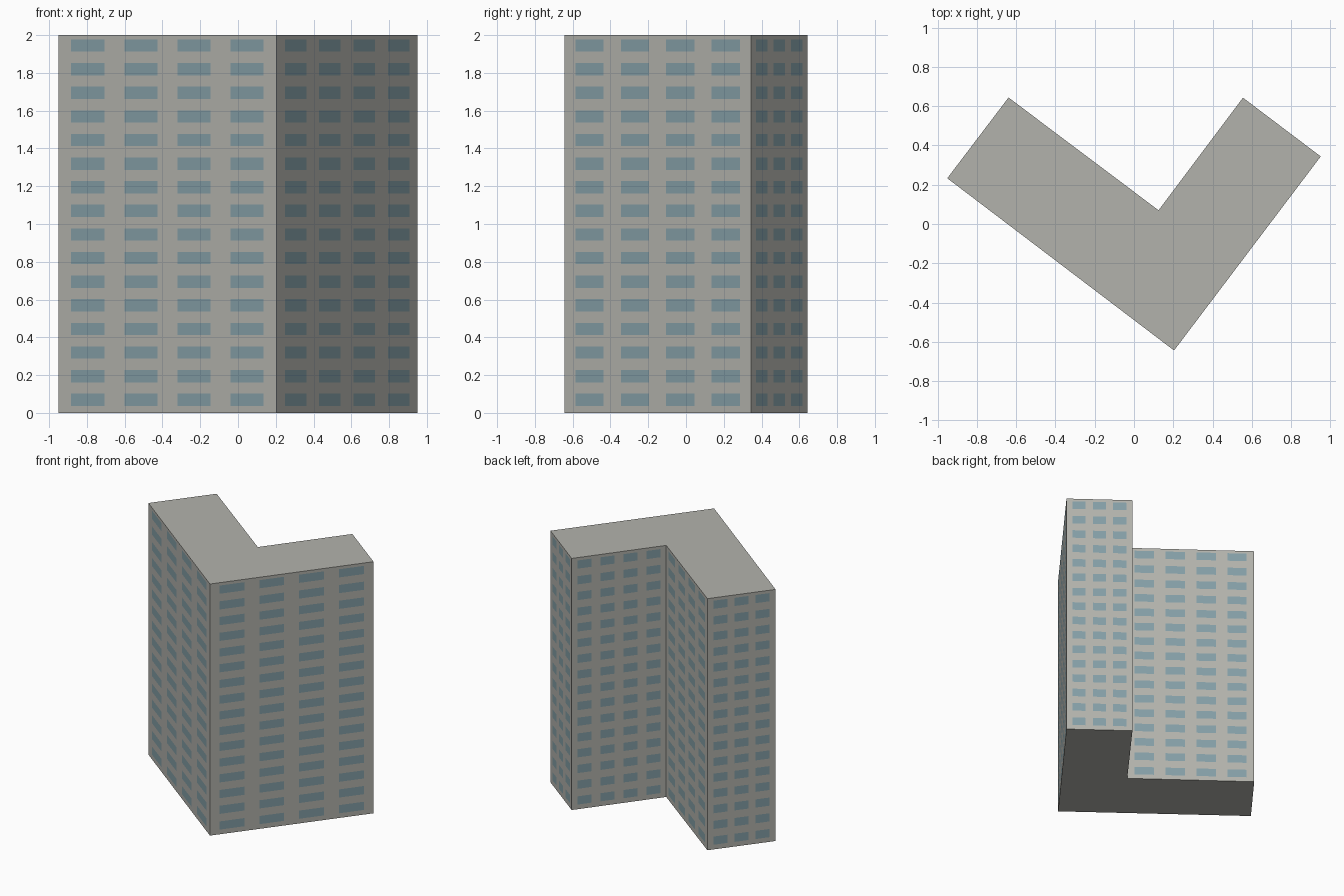
import bpy
import bmesh
from mathutils import Vector

cube = bpy.data.objects.get("Cube")
if cube:
    bpy.data.objects.remove(cube)

HEIGHT = 2.0
FLOORS = 16
STOREY = HEIGHT / FLOORS
SILL, LINTEL = 0.037, 0.102

# L-shaped footprint, counterclockwise: corner and window columns of the wall after it
FOOTPRINT = [
    ((-0.951, 0.233), 4),
    ((0.204, -0.644), 4),
    ((0.951, 0.344), 3),
    ((0.555, 0.643), 4),
    ((0.125, 0.070), 4),
    ((-0.639, 0.644), 3),
]
# Columns: (first window start, window width), as fractions of the wall length
SPACING = {4: (0.059, 0.152), 3: (0.092, 0.2)}


def make_material(name, color):
    mat = bpy.data.materials.new(name)
    mat.use_nodes = True
    mat.diffuse_color = color
    bsdf = next(n for n in mat.node_tree.nodes if n.type == 'BSDF_PRINCIPLED')
    bsdf.inputs["Base Color"].default_value = color
    return mat


def perimeter():
    """Points round the footprint, each with a flag: a window column starts here."""
    points = []
    for i, (corner, columns) in enumerate(FOOTPRINT):
        start = Vector(corner)
        end = Vector(FOOTPRINT[(i + 1) % len(FOOTPRINT)][0])
        margin, width = SPACING[columns]
        pitch = (1 - 2 * margin - width) / (columns - 1)
        points.append((start, False))
        for c in range(columns):
            t = margin + c * pitch
            points.append((start.lerp(end, t), True))
            points.append((start.lerp(end, t + width), False))
    return points


# Heights of the cuts, each with a flag: a window row starts here
levels = [(0.0, False)]
for floor in range(FLOORS):
    levels.append((floor * STOREY + SILL, True))
    levels.append((floor * STOREY + LINTEL, False))
levels.append((HEIGHT, False))

# Walls, with windows as flush cut faces
bm = bmesh.new()
outline = perimeter()
rings = [[bm.verts.new((p.x, p.y, z)) for p, _ in outline] for z, _ in levels]
count = len(outline)
for row in range(len(levels) - 1):
    low, high = rings[row], rings[row + 1]
    for i in range(count):
        j = (i + 1) % count
        face = bm.faces.new((low[i], low[j], high[j], high[i]))
        face.material_index = int(levels[row][1] and outline[i][1])

# Roof and underside
bm.faces.new(rings[-1])
bm.faces.new(rings[0][::-1])

mesh = bpy.data.meshes.new("apartment_block")
bm.to_mesh(mesh)
bm.free()
mesh.materials.append(make_material("warm_grey_concrete", (0.45, 0.45, 0.415, 1)))
mesh.materials.append(make_material("blue_grey_glass", (0.23, 0.345, 0.385, 1)))
block = bpy.data.objects.new("apartment_block", mesh)
bpy.context.collection.objects.link(block)
